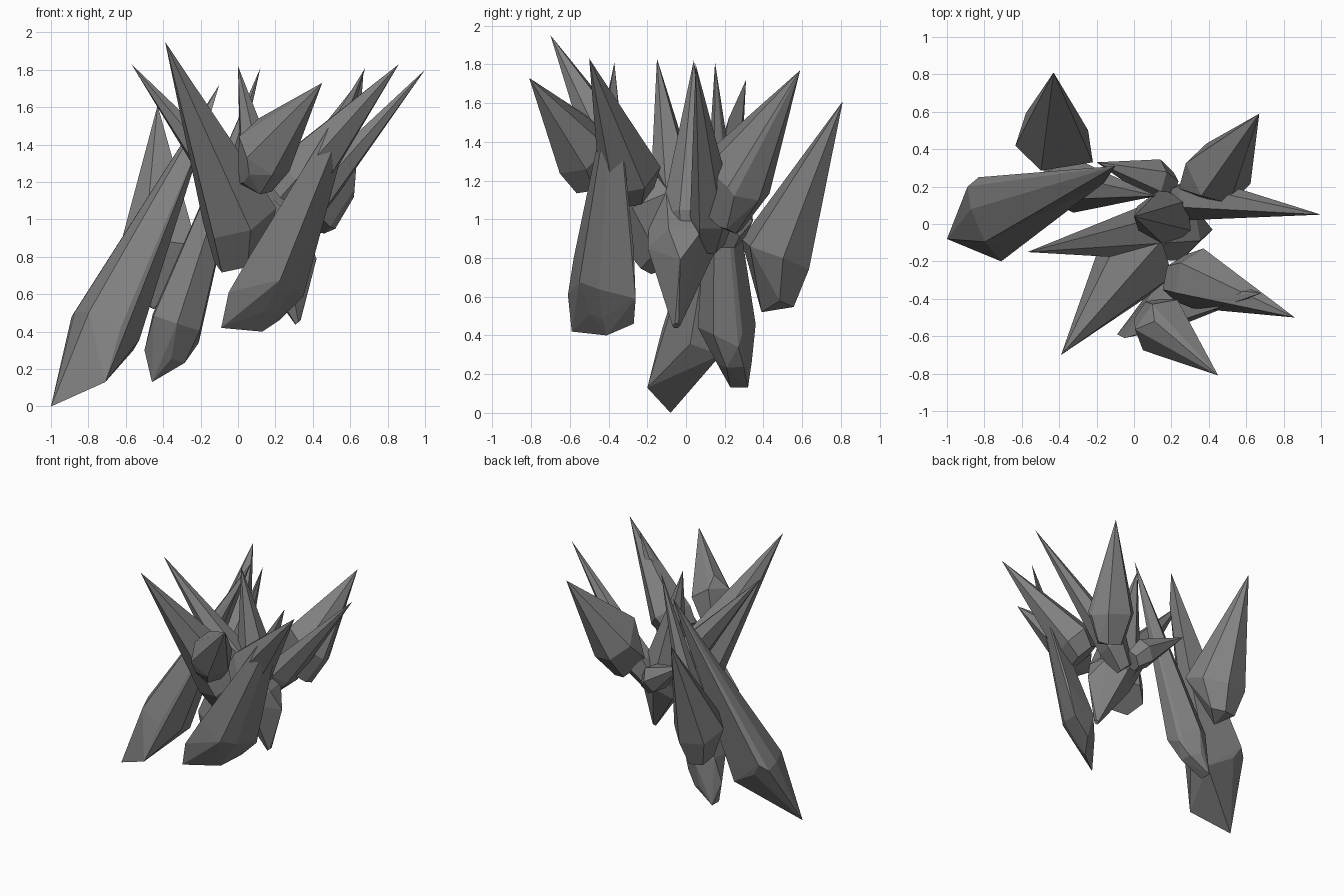
import bpy, bmesh, math
from mathutils import Vector

if "Cube" in bpy.data.objects:
    bpy.data.objects.remove(bpy.data.objects["Cube"])

stone = bpy.data.materials.new("grey crystal")
stone.diffuse_color = (0.22, 0.22, 0.22, 1)
stone.use_nodes = True
stone.node_tree.nodes["Principled BSDF"].inputs["Base Color"].default_value = stone.diffuse_color


def ring(center, axis, radius, spin, sides=6):
    """Corners of a polygon square to the axis."""
    q = axis.to_track_quat('Z', 'Y')
    for i in range(sides):
        a = math.radians(spin) + i * math.tau / sides
        yield center + q @ Vector((math.cos(a) * radius, math.sin(a) * radius, 0))


def crystal(name, tip, shoulder, r, foot, rf, spin=0, corners=()):
    """Spike: sharp tip, widest ring at the shoulder, smaller cut foot."""
    tip, shoulder, foot = Vector(tip), Vector(shoulder), Vector(foot)
    axis = (tip - shoulder).normalized()
    pts = [tip, *ring(shoulder, axis, r, spin), *ring(foot, axis, rf, spin)]
    pts += [Vector(c) for c in corners]
    bm = bmesh.new()
    for p in pts:
        bm.verts.new(p)
    res = bmesh.ops.convex_hull(bm, input=bm.verts[:])
    loose = {v for v in res["geom_interior"] + res["geom_unused"]
             if isinstance(v, bmesh.types.BMVert)}
    bmesh.ops.delete(bm, geom=list(loose), context='VERTS')
    bmesh.ops.dissolve_limit(bm, angle_limit=math.radians(2),
                             verts=bm.verts[:], edges=bm.edges[:])
    bmesh.ops.recalc_face_normals(bm, faces=bm.faces[:])
    me = bpy.data.meshes.new(name)
    bm.to_mesh(me)
    bm.free()
    me.materials.append(stone)
    bpy.context.collection.objects.link(bpy.data.objects.new(name, me))


# Upper spikes fanning out of the core
crystal("front_left_spike", (-.39, -.70, 1.95), (.01, -.20, 1.02), .215,
        (.01, -.10, .80), .15, 20)
crystal("left_spike", (-.57, -.15, 1.83), (.22, -.02, .85), .18,
        (.32, -.05, .45), .02, 0, [(.42, -.03, .79)])
crystal("front_spike", (.45, -.81, 1.73), (.14, -.54, 1.35), .165,
        (.09, -.49, 1.21), .11, 10,
        [(.11, -.52, 1.54), (.01, -.50, 1.19), (.06, -.64, 1.24)])
crystal("front_right_spike", (.86, -.50, 1.83), (.34, -.29, 1.24), .165,
        (.25, -.29, 1.14), .13, 15)
crystal("right_spike", (1, .05, 1.80), (.32, .14, 1.02), .12,
        (.20, .12, .87), .08, 0)
crystal("back_right_spike", (.67, .59, 1.77), (.45, .27, 1.20), .185,
        (.40, .20, .98), .10, 20,
        [(.24, .19, 1.10), (.62, .25, 1.12), (.52, .21, .95), (.36, .15, 1.38)])
crystal("centre_spike", (0, .04, 1.82), (.16, .03, 1.02), .16,
        (.19, .02, .82), .10, 10)
crystal("short_back_spike", (-.20, .33, 1.20), (.11, .24, .99), .11,
        (.19, .20, .91), .08, 0, [(.13, .32, .98)])

# Long hanging crystals
crystal("back_left_crystal", (-.43, .81, 1.61), (-.44, .46, .82), .20,
        (-.45, .46, .59), .11, 15,
        [(-.22, .33, .86), (-.45, .39, .52), (-.45, .57, .62)])
crystal("long_left_crystal", (-.10, .31, 1.72), (-.70, .05, .43), .19,
        (-.76, -.03, .24), .12, 0,
        [(-1, -.08, 0), (-.71, -.20, .13), (-.89, .20, .48),
         (-.83, .25, .53), (-.56, .18, .30), (-.16, .22, 1.52)])
crystal("middle_left_crystal", (.12, .15, 1.81), (-.33, .21, .45), .15,
        (-.36, .25, .26), .09, 10,
        [(-.46, .23, .13), (-.46, .32, .13), (-.21, .27, .34), (-.5, .25, .30)])
crystal("low_front_crystal", (.68, -.37, 1.81), (.18, -.43, .69), .13,
        (.12, -.42, .52), .08, 15,
        [(-.09, -.59, .42), (.13, -.41, .40), (.22, -.27, .46),
         (.35, -.26, .59), (-.05, -.61, .61), (.06, -.58, .80), (.41, -.27, .85)])
